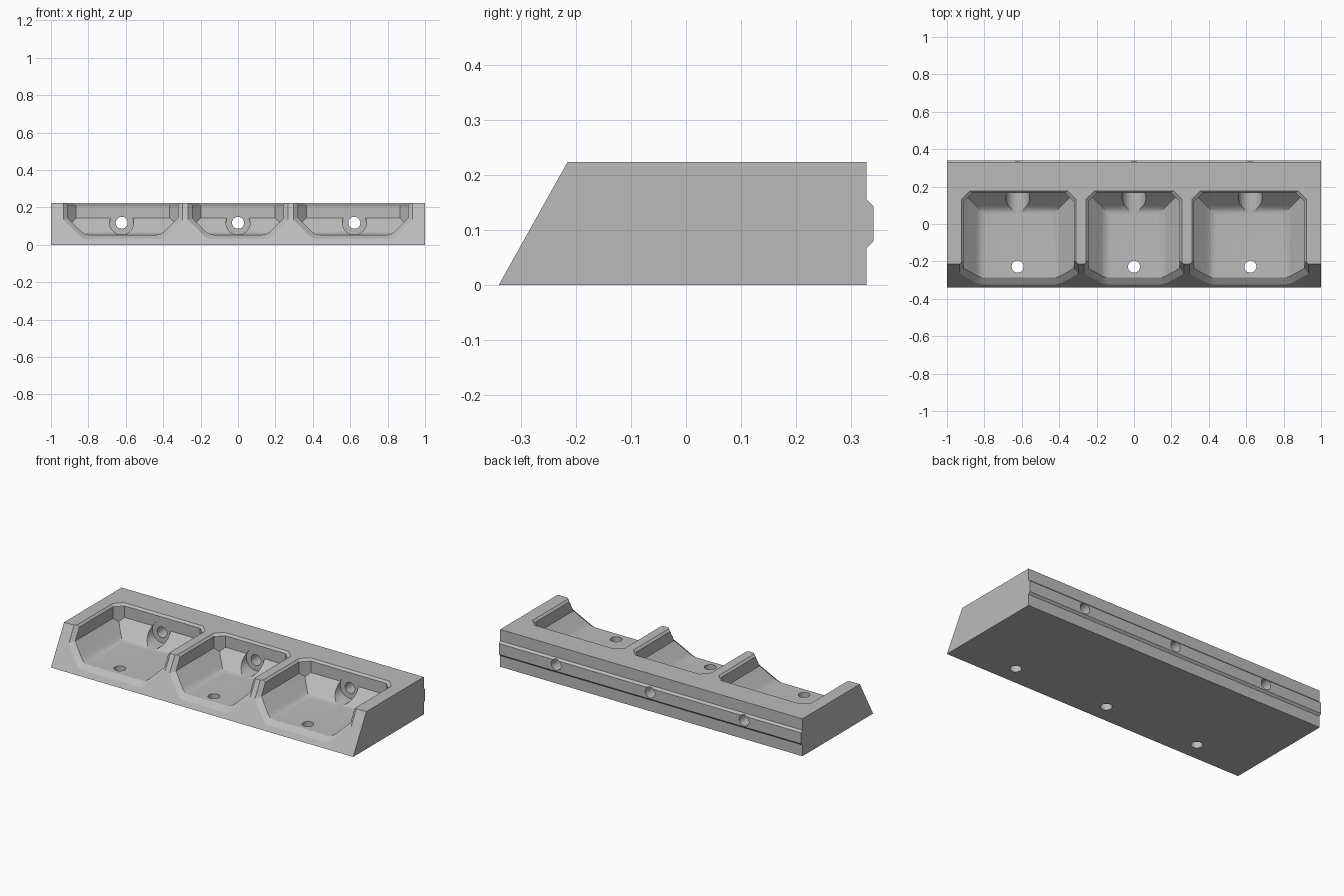
import bpy, bmesh, math
from mathutils import Matrix

if "Cube" in bpy.data.objects:
    bpy.data.objects.remove(bpy.data.objects["Cube"], do_unlink=True)

TOP, FLOOR, SHELF = 0.2236, 0.053, 0.143
SLOPE = SHELF - FLOOR            # 45 degree lower walls
BACK, CORNER = 0.165, 0.045      # rear pocket wall, its corner cut

grey = bpy.data.materials.new("plain grey")
grey.use_nodes = True
grey.diffuse_color = (0.5, 0.5, 0.5, 1)
grey.node_tree.nodes["Principled BSDF"].inputs["Base Color"].default_value = grey.diffuse_color


def make(name, bm):
    bmesh.ops.recalc_face_normals(bm, faces=bm.faces)
    mesh = bpy.data.meshes.new(name)
    bm.to_mesh(mesh)
    bm.free()
    obj = bpy.data.objects.new(name, mesh)
    bpy.context.collection.objects.link(obj)
    mesh.materials.append(grey)
    return obj


def hull(name, points):
    bm = bmesh.new()
    for p in points:
        bm.verts.new(p)
    out = bmesh.ops.convex_hull(bm, input=bm.verts)
    loose = {g for g in out["geom_interior"] + out["geom_unused"]
             if isinstance(g, bmesh.types.BMVert)}
    bmesh.ops.delete(bm, geom=list(loose), context="VERTS")
    bmesh.ops.dissolve_limit(bm, angle_limit=0.002, verts=bm.verts, edges=bm.edges)
    return make(name, bm)


def cylinder(name, radius, depth, loc, along_y):
    bm = bmesh.new()
    turn = Matrix.Rotation(math.pi / 2, 4, "X") if along_y else Matrix()
    bmesh.ops.create_cone(bm, cap_ends=True, segments=40, radius1=radius, radius2=radius,
                          depth=depth, matrix=Matrix.Translation(loc) @ turn)
    return make(name, bm)


def fillet(steps=5):
    # curve from floor to sloped wall: (outward, upward) from the sharp corner
    for i in range(steps + 1):
        t = i / steps
        yield 0.021 * t * t - 0.03 * (1 - t) ** 2, 0.021 * t * t


def cut_corner_rect(cx, half, grow, z):
    # plan outline with the two rear corners cut off, open far to the front
    for s in (-1, 1):
        w = half + grow
        yield cx + s * w, -0.6, z
        yield cx + s * w, BACK + grow - CORNER, z
        yield cx + s * (w - CORNER), BACK + grow, z


def pocket(cx, half):
    # main hollow: filleted floor, sloped walls, upright upper walls
    pts = []
    hip = SLOPE - CORNER / 2
    for out, up in list(fillet()) + [(hip, hip)]:
        for s in (-1, 1):
            x = cx + s * (half - SLOPE + out)
            pts += [(x, -0.6, FLOOR + up), (x, BACK - SLOPE + out, FLOOR + up)]
    for z in (SHELF, 0.3):
        pts += cut_corner_rect(cx, half, 0, z)
    yield hull("pocket_cutter", pts)

    # chamfered upper rim
    c = 0.012
    yield hull("rim_cutter", [p for k in (0, 2)
               for p in cut_corner_rect(cx, half, k * c, TOP - c + k * c)])

    # chamfer around the sloping front mouth
    pts = []
    for k in (0, 2):
        grow = 0.023 * k
        inward = 0.023 * (1 - k)
        section = [(half - SLOPE + 0.41 * grow + o, FLOOR - grow + u) for o, u in fillet()]
        section += [(half + grow, SHELF - 0.41 * grow), (half + grow, 0.3)]
        for w, z in section:
            y = -0.34 + 0.125 * z / TOP + inward
            pts += [(cx - w, y, z), (cx + w, y, z)]
    yield hull("mouth_cutter", pts)


def cut(target, cutter):
    mod = target.modifiers.new("cut", "BOOLEAN")
    mod.operation, mod.solver, mod.object = "DIFFERENCE", "EXACT", cutter
    deps = bpy.context.evaluated_depsgraph_get()
    result = bpy.data.meshes.new_from_object(target.evaluated_get(deps))
    target.modifiers.clear()
    target.data = result
    bpy.data.objects.remove(cutter, do_unlink=True)


# Body: side profile with sloping front and a raised rear rail
profile = [(-0.34, 0), (-0.215, TOP), (0.328, TOP), (0.328, 0.156), (0.34, 0.144),
           (0.34, 0.079), (0.328, 0.067), (0.328, 0)]
bm = bmesh.new()
face = bm.faces.new([bm.verts.new((-1, y, z)) for y, z in profile])
side = bmesh.ops.extrude_face_region(bm, geom=[face])["geom"]
bmesh.ops.translate(bm, vec=(2, 0, 0), verts=[v for v in side if isinstance(v, bmesh.types.BMVert)])
body = make("tray_body", bm)

# Pockets with a drain hole, a rear through hole and its counterbore
for cx, half, hole in ((-0.616, 0.295, -0.622), (0, 0.244, 0), (0.616, 0.295, 0.622)):
    for cutter in pocket(cx, half):
        cut(body, cutter)
    cut(body, cylinder("floor_hole", 0.032, 0.4, (hole, -0.228, 0), False))
    cut(body, cylinder("counterbore", 0.064, 0.16, (hole, 0.09, 0.1175), True))
    cut(body, cylinder("rear_hole", 0.032, 0.4, (hole, 0.3, 0.1175), True))

bpy.ops.object.select_all(action="DESELECT")
body.select_set(True)
bpy.context.view_layer.objects.active = body
bpy.ops.object.shade_smooth_by_angle(angle=math.radians(25))
